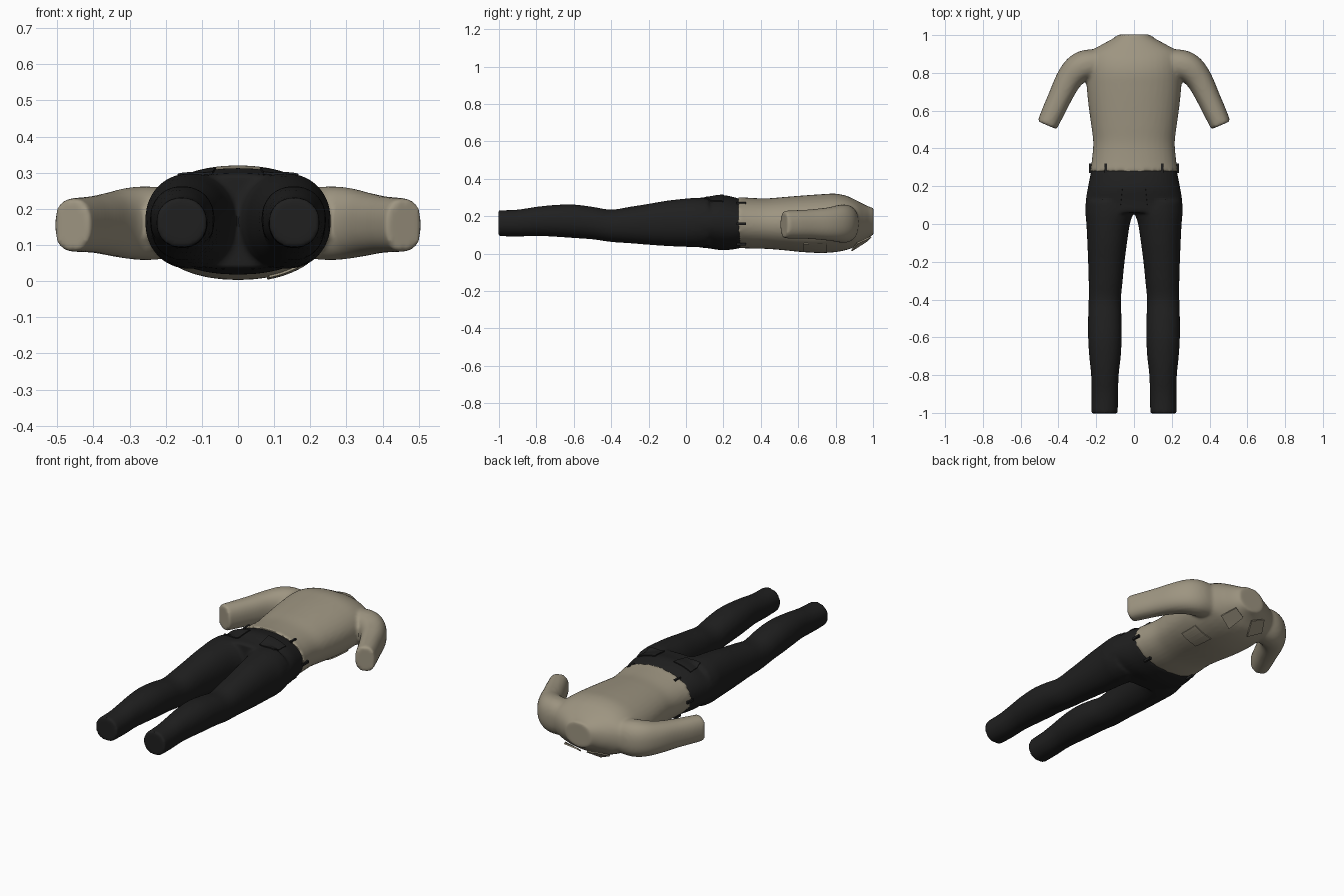
import bpy, bmesh, math
from mathutils import Vector

cube = bpy.data.objects.get("Cube")
if cube:
    bpy.data.objects.remove(cube, do_unlink=True)


def material(name, rgb):
    m = bpy.data.materials.new(name)
    m.use_nodes = True
    m.diffuse_color = (*rgb, 1)
    bsdf = next(n for n in m.node_tree.nodes if n.type == 'BSDF_PRINCIPLED')
    bsdf.inputs["Base Color"].default_value = (*rgb, 1)
    bsdf.inputs["Roughness"].default_value = 0.8
    return m


KHAKI = material("khaki cloth", (0.34, 0.30, 0.22))
BLACK = material("black cloth", (0.014, 0.014, 0.014))
SIDES = 40


def make_object(name, bm, mat):
    bmesh.ops.recalc_face_normals(bm, faces=bm.faces[:])
    me = bpy.data.meshes.new(name)
    bm.to_mesh(me)
    bm.free()
    me.materials.append(mat)
    ob = bpy.data.objects.new(name, me)
    bpy.context.collection.objects.link(ob)
    return ob


def spline(rows, steps=5):
    """Catmull-Rom interpolation of the cross-section rows."""
    pts = [rows[0]] + rows + [rows[-1]]
    out = []
    for i in range(1, len(pts) - 2):
        a, b, c, d = pts[i - 1:i + 3]
        for s in range(steps):
            t = s / steps
            out.append([q + t * (r - p) / 2
                        + t * t * (2 * p - 5 * q + 4 * r - e) / 2
                        + t ** 3 * (3 * q - p - 3 * r + e) / 2
                        for p, q, r, e in zip(a, b, c, d)])
    return out + [rows[-1]]


def loft(bm, rows, mirror=1, power=2.3):
    """Rows are centre x, y, z, half width, half height, turn in degrees."""
    rings = []
    for x, y, z, w, h, turn in spline(rows):
        ring = []
        for k in range(SIDES):
            a = math.tau * k / SIDES
            c, s = math.cos(a), math.sin(a)
            u = math.copysign(abs(c) ** (2 / power), c) * w
            v = math.copysign(abs(s) ** (2 / power), s) * h
            r = math.radians(turn)
            ring.append(bm.verts.new((mirror * (x + u * math.cos(r)),
                                      y + u * math.sin(r), z + v)))
        rings.append(ring)
    faces = [bm.faces.new(rings[0]), bm.faces.new(rings[-1])]
    for p, q in zip(rings, rings[1:]):
        for k in range(SIDES):
            n = (k + 1) % SIDES
            faces.append(bm.faces.new((p[k], p[n], q[n], q[k])))
    bmesh.ops.recalc_face_normals(bm, faces=faces)


def spans(table):
    """Turn rows of y, x0, x1, z0, z1 into loft rows."""
    return [((a + b) / 2, y, (lo + hi) / 2, (b - a) / 2, (hi - lo) / 2, 0)
            for y, a, b, lo, hi in table]


def fuse(ob):
    """Blend overlapping volumes into one soft garment."""
    m = ob.modifiers.new("fuse", 'REMESH')
    m.mode, m.voxel_size = 'VOXEL', 0.01
    s = ob.modifiers.new("soften", 'SMOOTH')
    s.factor, s.iterations = 0.5, 4
    bpy.ops.object.select_all(action='DESELECT')
    bpy.context.view_layer.objects.active = ob
    ob.select_set(True)
    for mod in ("fuse", "soften"):
        bpy.ops.object.modifier_apply(modifier=mod)
    bpy.ops.object.shade_smooth_by_angle(angle=math.radians(50))


# Shirt: torso and two short sleeves
torso = [(0.28, .232, .03, .303), (0.34, .223, .027, .298), (0.43, .216, .025, .295),
         (0.52, .226, .018, .302), (0.62, .24, .008, .31), (0.72, .25, .003, .317),
         (0.80, .252, .008, .32), (0.86, .25, .02, .308), (0.91, .235, .04, .285),
         (0.95, .17, .07, .264), (0.98, .115, .09, .25), (1.003, .082, .1, .245)]
sleeve = [(.17, .85, .16, .075, .095, 88), (.25, .842, .16, .08, .102, 76),
          (.305, .815, .16, .077, .098, 58), (.35, .757, .158, .069, .088, 36),
          (.395, .665, .157, .062, .079, 25), (.43, .59, .156, .059, .076, 23),
          (.46, .523, .155, .055, .074, 23)]
bm = bmesh.new()
loft(bm, spans([(y, -w, w, lo, hi) for y, w, lo, hi in torso]), power=2.15)
for side in (1, -1):
    loft(bm, sleeve, side)
shirt = make_object("shirt", bm, KHAKI)
fuse(shirt)

# Trousers: hips and two legs
hips = [(.292, .225, .03, .291), (.25, .233, .022, .303), (.19, .245, .018, .313),
        (.12, .256, .028, .303), (.06, .257, .033, .298)]
leg = [(.12, .012, .252, .04, .295), (.06, .004, .257, .034, .298),
       (0, .022, .252, .036, .294), (-.1, .037, .247, .04, .283),
       (-.2, .05, .243, .047, .266), (-.3, .06, .24, .055, .25),
       (-.4, .069, .24, .062, .235), (-.5, .066, .243, .076, .25),
       (-.6, .065, .243, .083, .262), (-.7, .07, .237, .09, .26),
       (-.8, .081, .227, .094, .25), (-.9, .084, .225, .091, .235),
       (-1.003, .086, .226, .093, .231)]
bm = bmesh.new()
loft(bm, spans([(y, -w, w, lo, hi) for y, w, lo, hi in hips]), power=2.2)
for side in (1, -1):
    loft(bm, spans(leg), side, power=2.15)
trousers = make_object("trousers", bm, BLACK)
fuse(trousers)
bpy.context.view_layer.update()


def patch(name, target, corners, up, mat, n=8):
    """Thin cloth patch draped on a garment; up is the side it lies on."""
    a, b, c, d = (Vector(p) for p in corners)
    bm = bmesh.new()
    grid = []
    for i in range(n + 1):
        for j in range(n + 1):
            p = a.lerp(b, i / n).lerp(d.lerp(c, i / n), j / n)
            hit, pos, nor, _ = target.ray_cast((p.x, p.y, up), (0, 0, -up))
            grid.append(bm.verts.new(pos + nor * 0.003))
    for i in range(n):
        for j in range(n):
            k = i * (n + 1) + j
            bm.faces.new((grid[k], grid[k + 1], grid[k + n + 2], grid[k + n + 1]))
    ob = make_object(name, bm, mat)
    m = ob.modifiers.new("thickness", 'SOLIDIFY')
    m.thickness, m.offset = 0.006, 0
    return ob


# Chest pocket and seat pockets
patch("chest_pocket", shirt, [(.08, .75), (.19, .75), (.185, .63), (.085, .63)], -1, KHAKI)
for side, label in ((1, "left"), (-1, "right")):
    patch("seat_pocket_" + label, trousers,
          [(side * .06, .2), (side * .17, .2), (side * .165, .1), (side * .07, .1)], 1, BLACK)

# Collar flaps
for side, label in ((1, "left"), (-1, "right")):
    bm = bmesh.new()
    quad = [(.03, .965, .066), (.10, .99, .09), (.145, .915, .055), (.065, .885, .015)]
    bm.faces.new([bm.verts.new((side * x, y, z)) for x, y, z in quad])
    flap = make_object("collar_flap_" + label, bm, KHAKI)
    m = flap.modifiers.new("thickness", 'SOLIDIFY')
    m.thickness, m.offset = 0.008, 0

# Belt loops around the waist
for i, (x, z) in enumerate([(.15, .268), (.232, .16), (.15, .05)]):
    for side in (1, -1):
        bm = bmesh.new()
        bmesh.ops.create_cube(bm, size=1)
        bmesh.ops.scale(bm, vec=(.012, .05, .014), verts=bm.verts)
        bmesh.ops.translate(bm, vec=(side * x, .295, z), verts=bm.verts)
        make_object("belt_loop_%s_%d" % ("left" if side > 0 else "right", i + 1), bm, BLACK)
